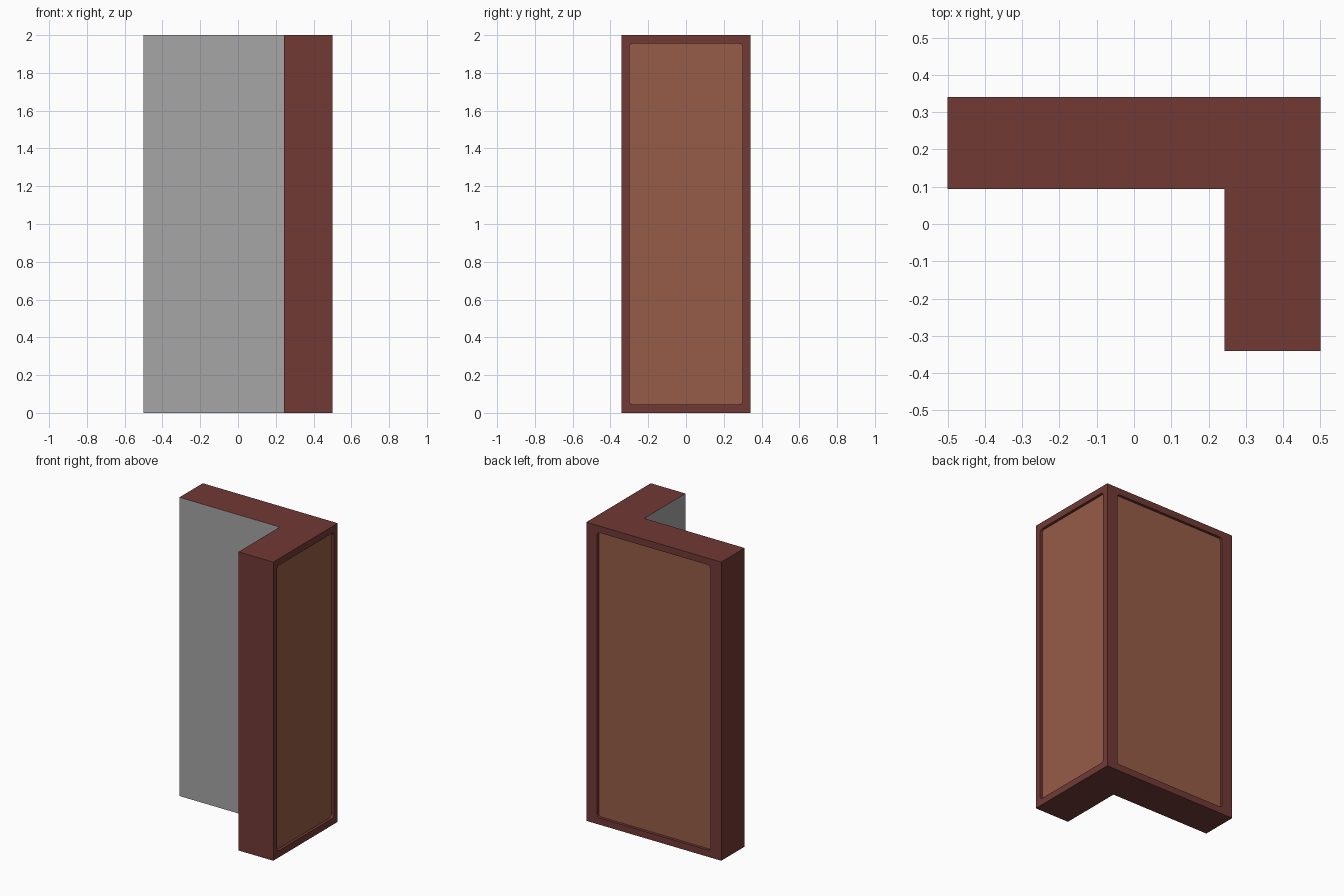
import bpy, bmesh, math
from mathutils import Matrix, Vector

if "Cube" in bpy.data.objects:
    bpy.data.objects.remove(bpy.data.objects["Cube"])

H = 2.0                      # height
X, Y = 0.5, 0.341            # half width and half depth
IX, IY = 0.243, 0.094        # inside corner of the L
RECESS = 0.02


def material(name, rgb):
    m = bpy.data.materials.new(name)
    m.diffuse_color = (*rgb, 1)
    m.use_nodes = True
    m.node_tree.nodes["Principled BSDF"].inputs["Base Color"].default_value = m.diffuse_color
    return m


BROWN = material("dark_red_brown", (0.165, 0.042, 0.035))
TAN = material("tan_panel", (0.305, 0.107, 0.065))
GREY = material("plain_grey", (0.38, 0.38, 0.38))


def prism(name, outline, height, mats):
    """Extrude a flat outline upward along z."""
    bm = bmesh.new()
    face = bm.faces.new([bm.verts.new((x, y, 0)) for x, y in outline])
    ext = bmesh.ops.extrude_face_region(bm, geom=[face])
    verts = [g for g in ext["geom"] if isinstance(g, bmesh.types.BMVert)]
    bmesh.ops.translate(bm, verts=verts, vec=(0, 0, height))
    bmesh.ops.recalc_face_normals(bm, faces=bm.faces)
    me = bpy.data.meshes.new(name)
    bm.to_mesh(me)
    bm.free()
    for m in mats:
        me.materials.append(m)
    ob = bpy.data.objects.new(name, me)
    bpy.context.collection.objects.link(ob)
    return ob


def rounded_rect(hw, hh, r, steps=4):
    pts = []
    for q, (sx, sy) in enumerate([(1, 1), (-1, 1), (-1, -1), (1, -1)]):
        for i in range(steps + 1):
            a = math.pi / 2 * (q + i / steps)
            pts.append((sx * (hw - r) + r * math.cos(a),
                        sy * (hh - r) + r * math.sin(a)))
    return pts


# L-shaped body, grey on the two faces inside the corner
body = prism("corner_body", [(-X, Y), (-X, IY), (IX, IY), (IX, -Y), (X, -Y), (X, Y)],
             H, [BROWN, GREY])
for p in body.data.polygons:
    c, n = p.center, p.normal
    if (n.y < -0.9 and abs(c.y - IY) < 0.01) or (n.x < -0.9 and abs(c.x - IX) < 0.01):
        p.material_index = 1

# Recessed rounded panels on the right side and the back
for side, angle, reach, half in (("right", 90, X, 0.30), ("back", 180, Y, 0.42)):
    place = (Matrix.Rotation(math.radians(angle), 4, "Z")
             @ Matrix.Translation((0, -reach, H / 2))
             @ Matrix.Rotation(math.radians(90), 4, "X"))
    shape = rounded_rect(half, 0.955, 0.02)

    cutter = prism(side + "_recess_cutter", shape, 0.1, [BROWN])
    cutter.matrix_world = place @ Matrix.Translation((0, 0, -RECESS))
    cutter.hide_render = True
    cutter.hide_set(True)
    mod = body.modifiers.new(side + "_recess", "BOOLEAN")
    mod.operation = "DIFFERENCE"
    mod.solver = "EXACT"
    mod.object = cutter

    panel = prism(side + "_panel", shape, 0.004, [TAN])
    panel.matrix_world = place @ Matrix.Translation((0, 0, -RECESS - 0.002))
